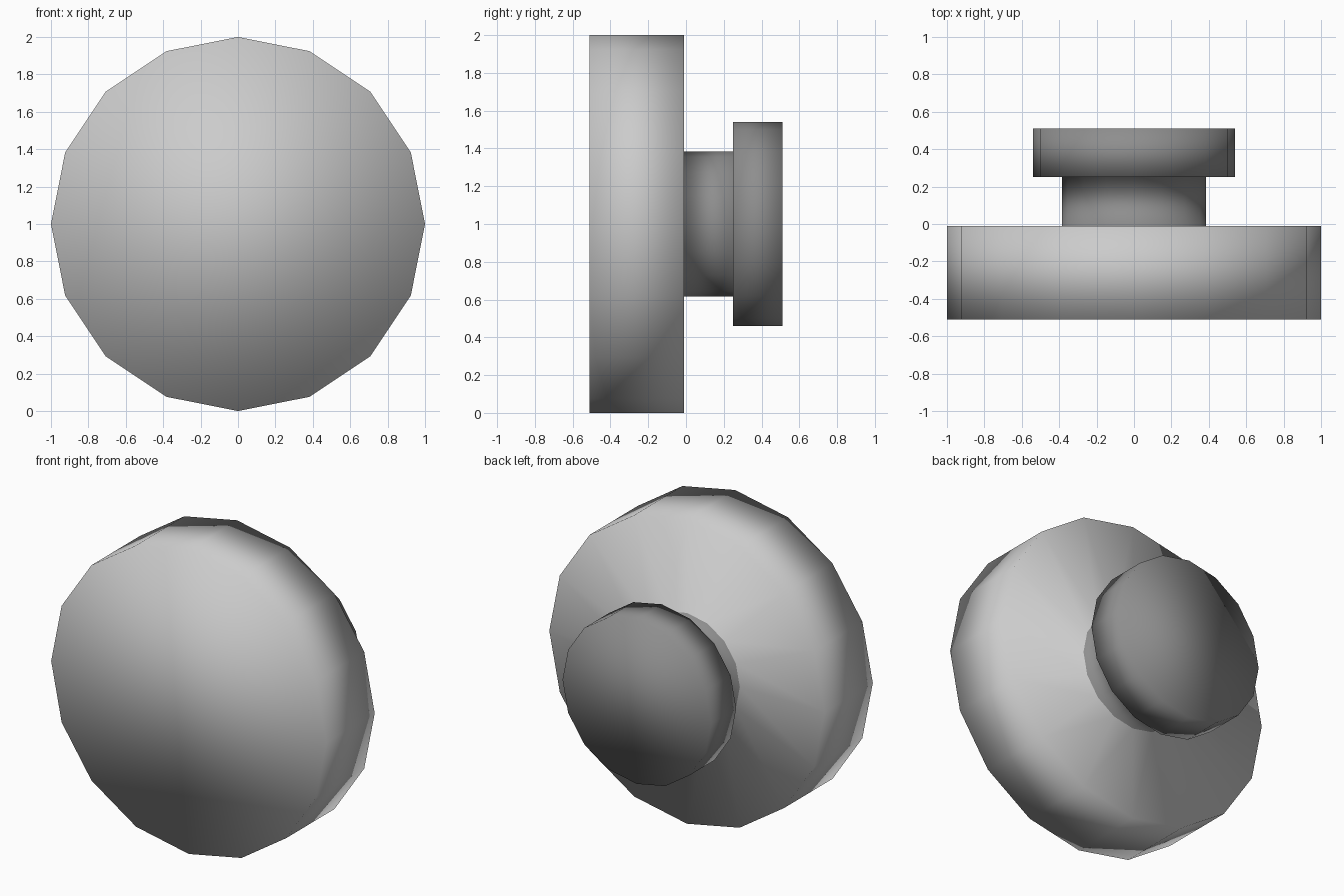
import bpy, bmesh
from math import sin, cos, tau

if "Cube" in bpy.data.objects:
    bpy.data.objects.remove(bpy.data.objects["Cube"])

SIDES = 16

# Turned profile from front to back: (radius, y)
PROFILE = [(1.0, -0.51), (1.0, -0.01),      # wide disc
           (0.384, -0.01), (0.384, 0.25),   # neck
           (0.54, 0.25), (0.54, 0.51)]      # rear knob


def ring(bm, radius, y):
    return [bm.verts.new((radius * sin(tau * i / SIDES), y,
                          1 + radius * cos(tau * i / SIDES)))
            for i in range(SIDES)]


bm = bmesh.new()
rings = [ring(bm, r, y) for r, y in PROFILE]

# Flat front and back caps
bm.faces.new(rings[0])
bm.faces.new(rings[-1]).material_index = 1

# Walls between neighbouring rings; neck and knob use the darker material
for k, (a, b) in enumerate(zip(rings, rings[1:])):
    for i in range(SIDES):
        j = (i + 1) % SIDES
        face = bm.faces.new((a[i], a[j], b[j], b[i]))
        face.material_index = 1 if k >= 2 else 0

# Shading is smooth across the whole joined body
for face in bm.faces:
    face.smooth = True
bmesh.ops.recalc_face_normals(bm, faces=bm.faces)

mesh = bpy.data.meshes.new("disc_with_knob")
bm.to_mesh(mesh)
bm.free()

for name, value in (("light_grey", 0.8), ("dark_grey", 0.27)):
    mat = bpy.data.materials.new(name)
    mat.diffuse_color = (value, value, value, 1)
    mat.use_nodes = True
    mat.node_tree.nodes["Principled BSDF"].inputs["Base Color"].default_value = mat.diffuse_color
    mesh.materials.append(mat)

bpy.context.collection.objects.link(bpy.data.objects.new("disc_with_knob", mesh))
